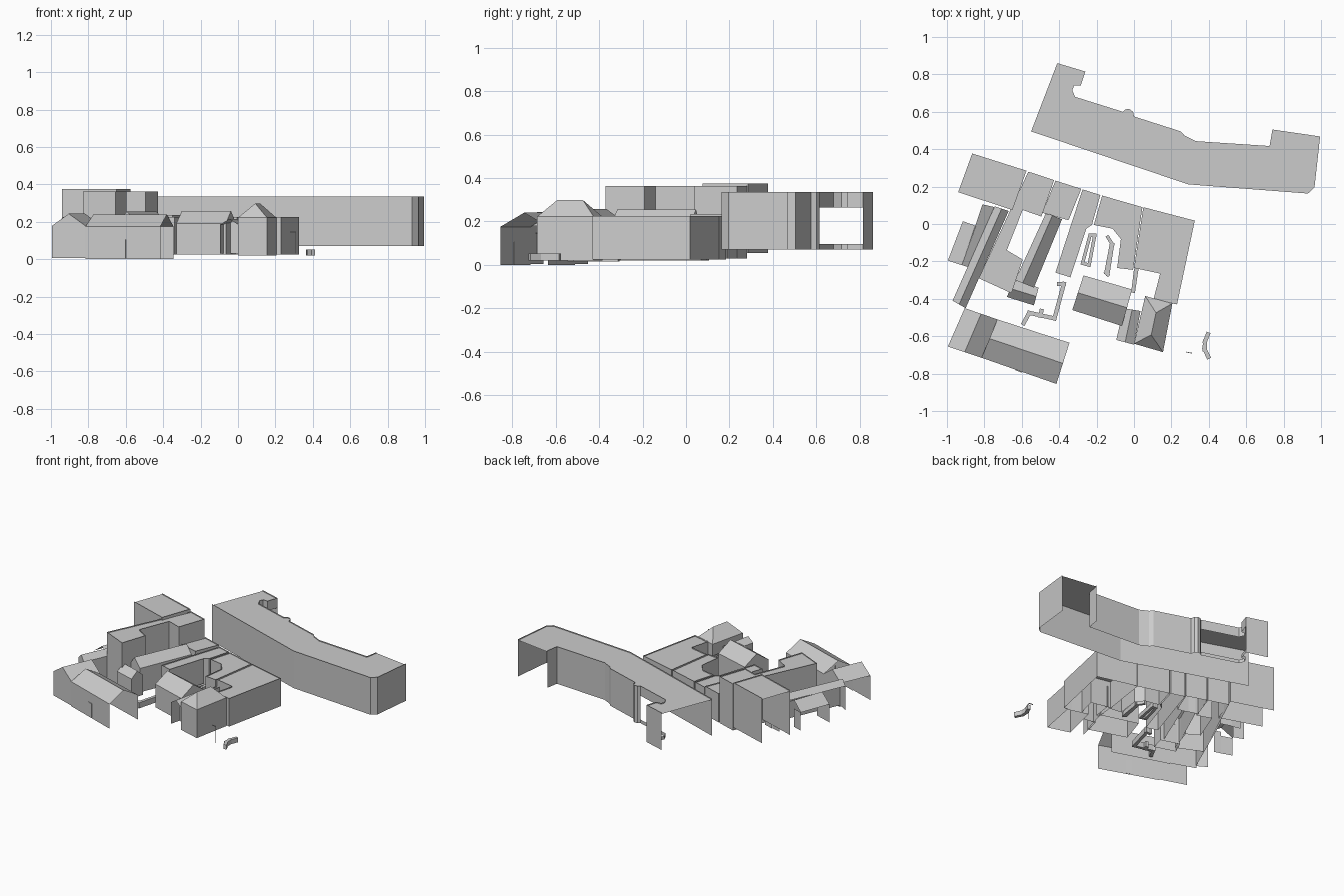
import bpy, bmesh
from mathutils import Vector

if "Cube" in bpy.data.objects:
    bpy.data.objects.remove(bpy.data.objects["Cube"])


def make(name, polys):
    """Build one object from a list of 3D polygons, merging shared corners."""
    bm = bmesh.new()
    for poly in polys:
        bm.faces.new([bm.verts.new(p) for p in poly])
    bmesh.ops.remove_doubles(bm, verts=bm.verts, dist=0.0005)
    me = bpy.data.meshes.new(name)
    bm.to_mesh(me)
    bm.free()
    ob = bpy.data.objects.new(name, me)
    bpy.context.collection.objects.link(ob)
    return ob


def wall(p, q, z0, z1):
    return [(*p, z0), (*q, z0), (*q, z1), (*p, z1)]


def block(name, pts, z0, z1, open_sides=(), framed=(), drop=0.008):
    """Flat-roofed shell without floor; the roof sits just below the parapet."""
    polys = [[(x, y, z1 - drop) for x, y in pts]]
    for i, p in enumerate(pts):
        q = pts[(i + 1) % len(pts)]
        if i in framed:
            polys += [wall(p, q, z0, z0 + 0.025), wall(p, q, z1 - 0.07, z1)]
        elif i not in open_sides:
            polys.append(wall(p, q, z0, z1))
    return make(name, polys)


def gable(name, quad, z0, eave, ridge, open_sides=(), hip=0.0, t=0.5):
    """Pitched shell: ridge runs parallel to sides 0 and 2 of the quad."""
    a, b, c, d = [Vector(p) for p in quad]
    m, n = a.lerp(d, t), b.lerp(c, t)
    r0, r1 = m.lerp(n, hip), n.lerp(m, hip)
    r0, r1 = (r0.x, r0.y, ridge), (r1.x, r1.y, ridge)
    A, B, C, D = [(p.x, p.y, eave) for p in (a, b, c, d)]
    polys = [[A, B, r1, r0], [C, D, r0, r1]]
    for i, end in ((1, [B, C, r1]), (3, [D, A, r0])):
        if hip or i not in open_sides:
            polys.append(end)
    ring = [a, b, c, d]
    for i in range(4):
        if i not in open_sides:
            polys.append(wall(ring[i][:], ring[(i + 1) % 4][:], z0, eave))
    return make(name, polys)


def strip(name, path, width, z0, z1, closed=False):
    """Low wall following a path, one box per segment."""
    pts = [Vector(p) for p in path]
    pairs = list(zip(pts, pts[1:])) + ([(pts[-1], pts[0])] if closed else [])
    polys = []
    for p, q in pairs:
        u = (q - p).normalized() * width / 2
        v = Vector((-u.y, u.x))
        ring = [(p - u - v)[:], (q + u - v)[:], (q + u + v)[:], (p - u + v)[:]]
        for i in range(4):
            polys.append(wall(ring[i], ring[(i + 1) % 4], z0, z1))
        polys.append([(*r, z1) for r in ring])
        polys.append([(*r, z0) for r in ring])
    return make(name, polys)


# Long bent block at the back
block("long_block", [
    (-.41, .86), (-.26, .815), (-.285, .74), (-.32, .74), (-.33, .715), (-.315, .68),
    (-.06, .60), (-.045, .613), (-.025, .615), (-.005, .60), (0, .575), (.25, .495),
    (.27, .473), (.33, .443), (.725, .417), (.74, .505), (.995, .468), (.965, .195),
    (.93, .163), (.29, .212), (-.55, .495)], .07, .335,
    open_sides=(15, 20), framed=(1, 2, 3, 4, 5))

# Row of flat-roofed houses
block("west_house", [(-.865, .377), (-.575, .285), (-.65, .075), (-.94, .17)],
      .055, .375, open_sides=(3,))
block("tall_house", [(-.565, .28), (-.427, .235), (-.495, .04), (-.595, .075), (-.68, -.14),
                     (-.595, -.19), (-.655, -.37), (-.83, -.29)], .03, .362)
block("third_house", [(-.42, .232), (-.282, .188), (-.35, .02), (-.49, .06)], .03, .235)
block("fourth_house", [(-.275, .185), (-.18, .155), (-.225, -.005), (-.255, -.025),
                       (-.34, -.285), (-.42, -.26)], .025, .225)
block("fifth_house", [(-.17, .152), (.045, .09), (-.005, -.245), (-.09, -.235), (-.07, -.08),
                      (-.115, -.025), (-.215, -.005)], .025, .225)
block("east_house", [(.05, .09), (.325, .018), (.23, -.43), (.105, -.40), (.14, -.265),
                     (.0, -.235)], .025, .225)
block("link_passage", [(.0, -.24), (.025, -.235), (.005, -.37), (-.015, -.365)], .025, .18)

# Pitched wings behind the houses
gable("rear_wing", [(-.47, .06), (-.635, -.30), (-.535, -.34), (-.385, .025)],
      .03, .20, .255, t=.4)
gable("rear_wing_end", [(-.64, -.30), (-.51, -.34), (-.535, -.435), (-.68, -.39)],
      .02, .16, .205)
gable("long_west_wing", [(-.745, .095), (-.97, -.41), (-.90, -.45), (-.67, .07)],
      .02, .19, .225, open_sides=(0,))
# West shed: two slopes of unequal length
ridge_a, ridge_b = (-.83, .06, .215), (-.92, -.22, .215)
make("west_shed", [
    [(-.915, .015, .15), (-.845, -.01, .21), (-.92, -.22, .21), (-.995, -.195, .15)],
    [(-.81, .105, .21), (-.745, .09, .18), (-.87, -.235, .18), (-.92, -.22, .21)],
    wall((-.995, -.195), (-.92, -.22), .02, .15),
    wall((-.92, -.22), (-.87, -.235), .02, .18),
    wall((-.81, .105), (-.745, .09), .02, .18),
    wall((-.915, .015), (-.845, -.01), .02, .15)])

# Front barn
gable("barn_cross_wing", [(-.905, -.45), (-.995, -.655), (-.815, -.715), (-.73, -.51)],
      .005, .178, .243, open_sides=(0, 2))
gable("barn", [(-.73, -.51), (-.345, -.635), (-.415, -.855), (-.815, -.715)],
      .0, .175, .24, open_sides=(1, 3))
strip("barn_door", [(-.63, -.781), (-.602, -.791)], .006, .005, .105)

# Middle and front-right buildings
gable("middle_barn", [(-.27, -.275), (-.01, -.35), (-.065, -.545), (-.33, -.46)],
      .025, .19, .258)
gable("front_annex", [(-.055, -.45), (-.095, -.62), (.0, -.645), (.035, -.465)],
      .03, .185, .215, open_sides=(1, 2))
gable("front_house", [(.06, -.385), (.0, -.64), (.155, -.685), (.205, -.425)],
      .02, .222, .298, hip=.27)

# Low garden walls
strip("yard_bed_west", [(-.235, -.06), (-.21, -.06), (-.24, -.22), (-.275, -.21)],
      .018, .03, .06, True)
strip("yard_bed_east", [(-.14, -.07), (-.115, -.11), (-.14, -.27), (-.15, -.26), (-.122, -.115)],
      .018, .03, .06)
strip("garden_wall", [(-.40, -.32), (-.375, -.32), (-.425, -.505), (-.56, -.475), (-.59, -.53)],
      .022, .015, .055)
strip("garden_spur", [(-.50, -.49), (-.495, -.465)], .022, .015, .055)
strip("curved_wall", [(.395, -.59), (.379, -.63), (.378, -.67), (.397, -.71)], .022, .02, .052)

# Lamp post with arm
strip("lamp_post", [(.308, -.69), (.309, -.69)], .003, .03, .145)
strip("lamp_arm", [(.28, -.685), (.308, -.69)], .004, .143, .148)
